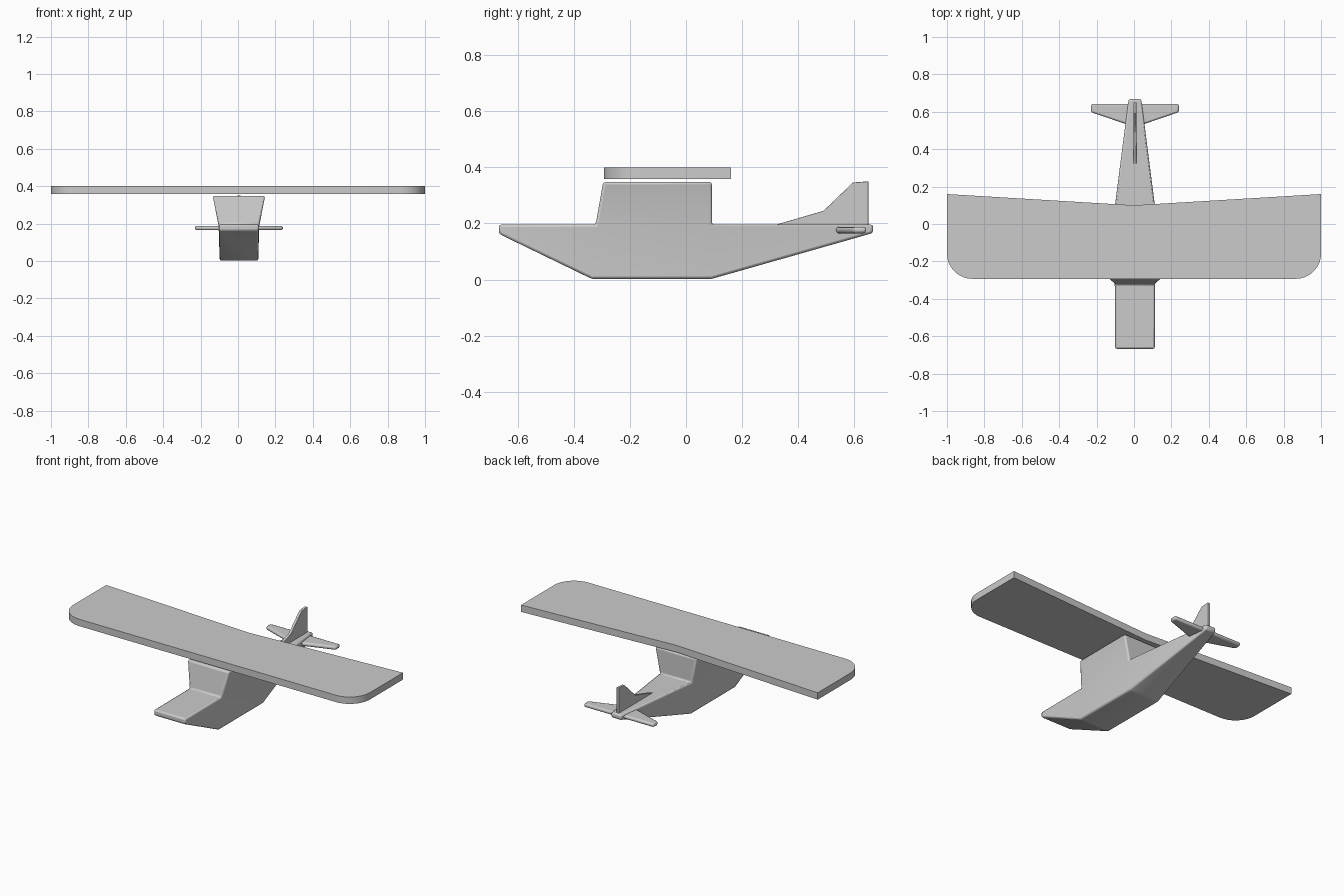
import bpy, bmesh, math

if "Cube" in bpy.data.objects:
    bpy.data.objects.remove(bpy.data.objects["Cube"])

CX = 0.005  # the body and tail sit a hair right of the wing centre


def finish(name, bm, bevel=0.0, segments=2):
    bmesh.ops.recalc_face_normals(bm, faces=bm.faces)
    mesh = bpy.data.meshes.new(name)
    bm.to_mesh(mesh)
    bm.free()
    obj = bpy.data.objects.new(name, mesh)
    bpy.context.collection.objects.link(obj)
    if bevel:
        mod = obj.modifiers.new("soft_edges", "BEVEL")
        mod.width = bevel
        mod.segments = segments
        mod.limit_method = "ANGLE"
        mod.angle_limit = math.radians(14.5)
    bpy.ops.object.select_all(action="DESELECT")
    obj.select_set(True)
    bpy.context.view_layer.objects.active = obj
    bpy.ops.object.shade_smooth_by_angle(angle=math.radians(35))
    return obj


def plate(name, points, offset, bevel=0.0):
    """Flat outline of 3D points pushed along an offset vector."""
    bm = bmesh.new()
    face = bm.faces.new([bm.verts.new(p) for p in points])
    new = bmesh.ops.extrude_face_region(bm, geom=[face])["geom"]
    bmesh.ops.translate(bm, vec=offset,
                        verts=[v for v in new if isinstance(v, bmesh.types.BMVert)])
    return finish(name, bm, bevel)


# Fuselage: (y bottom, z bottom, half width bottom, y top, half width top)
sections = [
    (-0.667, 0.163, 0.106, -0.667, 0.106),
    (-0.335, 0.002, 0.103, -0.322, 0.109),
    (0.090, 0.002, 0.103, 0.092, 0.109),
    (0.667, 0.166, 0.034, 0.667, 0.034),
]
DECK = 0.196
bm = bmesh.new()
rings = []
for yb, zb, wb, yt, wt in sections:
    rings.append([bm.verts.new(p) for p in (
        (CX - wb, yb, zb), (CX + wb, yb, zb), (CX + wt, yt, DECK), (CX - wt, yt, DECK))])
cabin_base = None
for k, (a, b) in enumerate(zip(rings, rings[1:])):
    for i in range(4):
        j = (i + 1) % 4
        face = bm.faces.new((a[i], a[j], b[j], b[i]))
        if k == 1 and i == 2:
            cabin_base = face
bm.faces.new(rings[0])
bm.faces.new(rings[-1][::-1])
bmesh.ops.recalc_face_normals(bm, faces=bm.faces)

# Cabin: raise the middle deck panel and flare it outward
roof = bmesh.ops.extrude_discrete_faces(bm, faces=[cabin_base])["faces"][0]
for v in roof.verts:
    v.co.x = CX + math.copysign(0.14, v.co.x - CX)
    v.co.y = -0.295 if v.co.y < 0 else 0.092
    v.co.z = 0.348
finish("fuselage", bm, 0.009)

# Main wing: rounded front corners, swept trailing edge
R = 0.135
half = [(1 - R + R * math.sin(t), -0.293 + R - R * math.cos(t))
        for t in (math.radians(a) for a in range(0, 91, 10))] + [(1.0, 0.16)]
outline = half + [(0, 0.10)] + [(-x, y) for x, y in reversed(half)]
plate("main_wing", [(x, y, 0.358) for x, y in outline], (0, 0, 0.042))

# Tailplane
side = [(0.03, 0.528), (0.235, 0.598), (0.235, 0.642)]
outline = side + [(-x, y) for x, y in reversed(side)]
plate("tailplane", [(CX + x, y, 0.165) for x, y in outline], (0, 0, 0.023), 0.009)

# Tail fin
fin = [(0.315, 0.194), (0.49, 0.245), (0.595, 0.346), (0.65, 0.35), (0.65, 0.18), (0.45, 0.18)]
plate("tail_fin", [(CX - 0.008, y, z) for y, z in fin], (0.016, 0, 0), 0.002)
